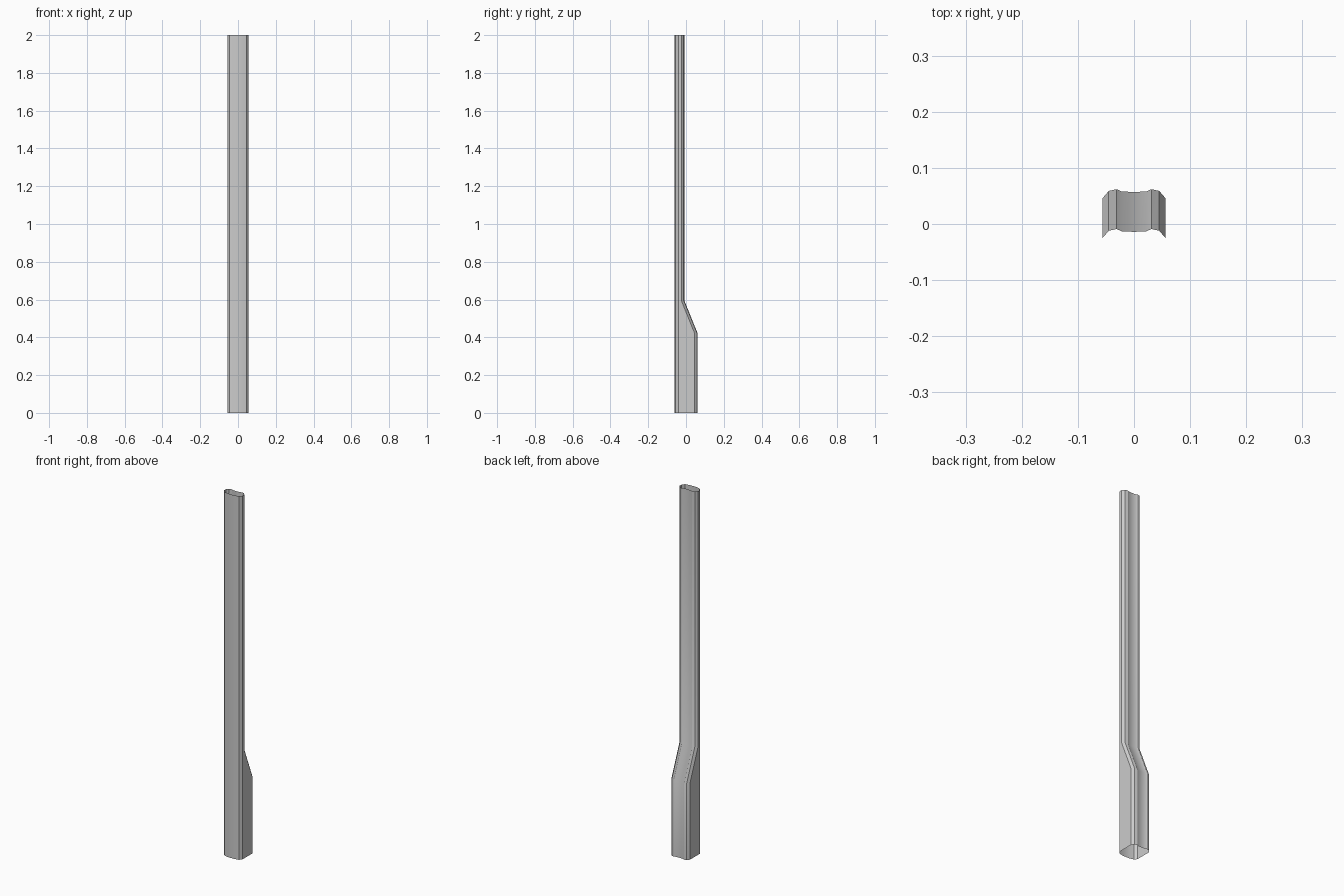
import bpy, bmesh, math

if "Cube" in bpy.data.objects:
    bpy.data.objects.remove(bpy.data.objects["Cube"])

# half cross-sections as (x, y): bowed front face, grooved back face
FRONT = [(0.0, -0.061), (0.022, -0.060), (0.045, -0.055), (0.056, -0.041)]
BACK = [(0.056, 0.046), (0.045, 0.059), (0.031, 0.062), (0.022, 0.058), (0.0, 0.057)]
# (height, how far the back is pulled toward the front)
LEVELS = [(0.0, 0.0), (0.42, 0.0), (0.595, 0.071), (2.0, 0.071)]


def ring(bm, z, pull):
    half = FRONT + [(x, y - pull) for x, y in BACK]
    loop = half + [(-x, y) for x, y in half[-2:0:-1]]
    return [bm.verts.new((x, y, z)) for x, y in loop]


# hollow tube, open at both ends, stepping from deep to shallow
bm = bmesh.new()
rings = [ring(bm, z, pull) for z, pull in LEVELS]
n = len(rings[0])
for low, high in zip(rings, rings[1:]):
    for i in range(n):
        j = (i + 1) % n
        bm.faces.new((low[i], low[j], high[j], high[i]))
mesh = bpy.data.meshes.new("stepped_tube")
bm.to_mesh(mesh)
bm.free()

tube = bpy.data.objects.new("stepped_tube", mesh)
bpy.context.collection.objects.link(tube)
bpy.context.view_layer.objects.active = tube
tube.select_set(True)
bpy.ops.object.shade_smooth_by_angle(angle=math.radians(30))
